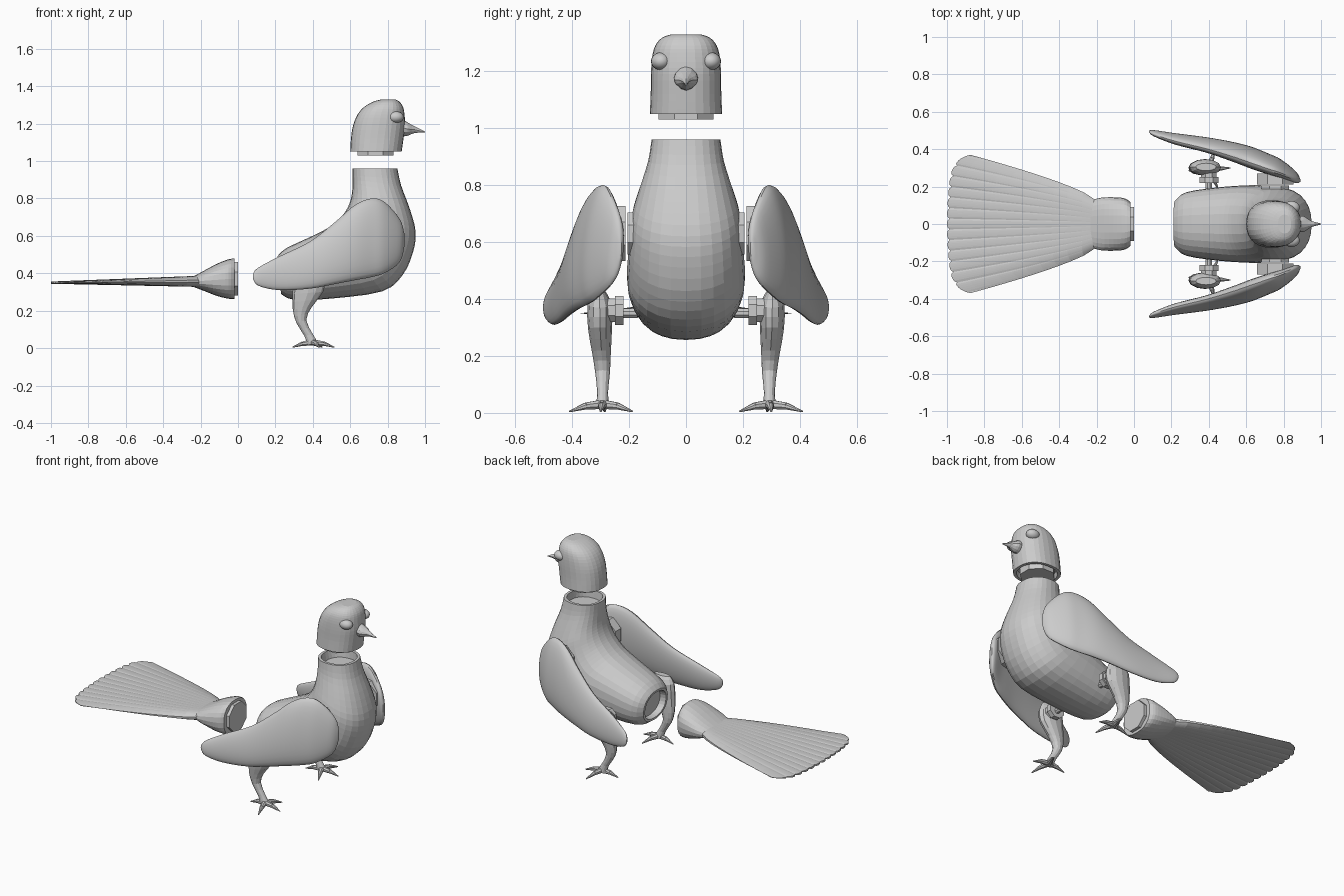
import bpy, bmesh, math
from mathutils import Vector, Matrix

if "Cube" in bpy.data.objects:
    bpy.data.objects.remove(bpy.data.objects["Cube"])


def finish(name, bm, smooth=False, mirror=False):
    bmesh.ops.recalc_face_normals(bm, faces=bm.faces)
    me = bpy.data.meshes.new(name)
    bm.to_mesh(me)
    bm.free()
    if smooth:
        for p in me.polygons:
            p.use_smooth = True
        me.set_sharp_from_angle(angle=math.radians(35))
    ob = bpy.data.objects.new(name, me)
    bpy.context.collection.objects.link(ob)
    if mirror:
        m = ob.modifiers.new("mirror", 'MIRROR')
        m.use_axis = (False, True, False)
    return ob


def spline(rows, k):
    """Catmull-Rom through rows of numbers, k steps per span."""
    out = []
    for i in range(len(rows) - 1):
        a, b, c, d = (rows[min(max(j, 0), len(rows) - 1)] for j in (i - 1, i, i + 1, i + 2))
        for s in range(k):
            t = s / k
            out.append([0.5 * (2 * q + (r - p) * t + (2 * p - 5 * q + 4 * r - w) * t * t
                               + (3 * q - p - 3 * r + w) * t ** 3)
                        for p, q, r, w in zip(a, b, c, d)])
    return out + [list(rows[-1])]


def loft(bm, rows, n=24, k=3, power=2.0, socket=(0, 0)):
    """Rows are (px, pz, qx, qz, y, half width, lean); socket = recess depth at each end."""
    secs = []
    for px, pz, qx, qz, y, hw, lean in spline(rows, k):
        p, q = Vector((px, y + lean, pz)), Vector((qx, y - lean, qz))
        secs.append(((p + q) / 2, (p - q) / 2, max(hw, 0.001)))

    def ring(c, a, hw):
        vs = []
        for i in range(n):
            t = 2 * math.pi * i / n
            e = 2 / power
            u = math.copysign(abs(math.cos(t)) ** e, math.cos(t))
            v = math.copysign(abs(math.sin(t)) ** e, math.sin(t))
            vs.append(bm.verts.new(c + a * u + Vector((0, hw * v, 0))))
        return vs

    rings = [ring(*s) for s in secs]
    for end, other, depth in ((0, 1, socket[0]), (-1, -2, socket[1])):
        if depth:
            c, a, hw = secs[end]
            d = (secs[other][0] - c).normalized() * depth
            extra = [ring(c, a * .86, hw * .86), ring(c + d, a * .82, hw * .82)]
            rings = extra[::-1] + rings if end == 0 else rings + extra
    for r, s in zip(rings, rings[1:]):
        for i in range(n):
            j = (i + 1) % n
            bm.faces.new((r[i], r[j], s[j], s[i]))
    bm.faces.new(rings[0])
    bm.faces.new(rings[-1])


def rod(bm, a, b, r1, r2, n=8):
    """Tapered prism between two points."""
    a, b = Vector(a), Vector(b)
    rot = (b - a).to_track_quat('Z', 'Y').to_matrix().to_4x4()
    turn = Matrix.Rotation(math.pi / n, 4, 'Z')
    bmesh.ops.create_cone(bm, cap_ends=True, segments=n, radius1=r1, radius2=r2,
                          depth=(b - a).length, matrix=Matrix.Translation((a + b) / 2) @ rot @ turn)


# body with sockets at rump and neck
bm = bmesh.new()
loft(bm, [(.23, .29, .21, .49, 0, .125, 0), (.30, .258, .26, .535, 0, .17, 0),
          (.50, .265, .42, .61, 0, .197, 0), (.77, .303, .50, .655, 0, .208, 0),
          (.88, .39, .55, .70, 0, .204, 0), (.935, .51, .58, .74, 0, .198, 0),
          (.95, .62, .60, .785, 0, .188, 0), (.92, .74, .61, .835, 0, .163, 0),
          (.872, .87, .613, .90, 0, .133, 0), (.852, .96, .612, .96, 0, .121, 0)],
     n=28, power=2.25, socket=(.04, .05))
finish("body", bm)

# head, hollow underneath, with neck plug
bm = bmesh.new()
loft(bm, [(.875, 1.05, .60, 1.05, 0, .127, 0), (.885, 1.12, .604, 1.12, 0, .124, 0),
          (.893, 1.19, .615, 1.19, 0, .123, 0), (.89, 1.25, .64, 1.25, 0, .119, 0),
          (.882, 1.29, .675, 1.29, 0, .108, 0), (.862, 1.318, .725, 1.318, 0, .084, 0),
          (.84, 1.33, .77, 1.33, 0, .05, 0)],
     n=28, power=2.3, socket=(.03, 0))
finish("head", bm)
bm = bmesh.new()
rod(bm, (.735, 0, 1.03), (.735, 0, 1.10), .105, .105)
finish("neck_plug", bm)

# beak
bm = bmesh.new()
loft(bm, [(.86, 1.13, .86, 1.238, 0, .036, 0), (.905, 1.135, .905, 1.208, 0, .043, 0),
          (.945, 1.15, .945, 1.185, 0, .018, 0), (1.0, 1.152, 1.0, 1.158, 0, .003, 0)],
     n=12, power=1.7)
finish("beak", bm)

# eyes
bm = bmesh.new()
bmesh.ops.create_uvsphere(bm, u_segments=20, v_segments=12, radius=1,
                          matrix=Matrix.Translation((.843, .088, 1.235)) @ Matrix.Diagonal((.043, .035, .031, 1)))
finish("eyes", bm, smooth=True, mirror=True)

# wings, lofted from tail tip to shoulder
bm = bmesh.new()
loft(bm, [(.08, .37, .08, .395, .495, .004, 0), (.11, .333, .105, .428, .485, .016, .005),
          (.22, .310, .22, .490, .455, .028, .012), (.385, .318, .385, .57, .423, .036, .02),
          (.52, .343, .52, .675, .388, .046, .025), (.625, .363, .625, .765, .355, .052, .028),
          (.715, .38, .715, .80, .322, .05, .026), (.785, .402, .785, .78, .295, .046, .022),
          (.865, .46, .865, .69, .25, .03, .01), (.89, .545, .89, .61, .232, .006, 0)],
     n=28, k=4)
finish("wings", bm, smooth=True, mirror=True)

# shoulder joints
bm = bmesh.new()
rod(bm, (.755, .18, .63), (.755, .205, .63), .08, .08)
rod(bm, (.755, .212, .63), (.755, .27, .63), .105, .105)
finish("shoulder_joints", bm, mirror=True)

# legs
bm = bmesh.new()
loft(bm, [(.44, .43, .33, .43, .305, .02, 0), (.465, .37, .30, .39, .303, .043, 0),
          (.455, .30, .292, .29, .302, .042, 0), (.395, .22, .293, .205, .297, .033, 0),
          (.365, .15, .312, .135, .293, .026, 0), (.40, .075, .355, .065, .293, .019, 0),
          (.428, .03, .372, .015, .293, .024, 0)], n=12, k=2)
finish("legs", bm, mirror=True)

# hip joints
bm = bmesh.new()
rod(bm, (.40, .17, .35), (.40, .235, .35), .018, .018)
rod(bm, (.40, .22, .36), (.40, .25, .36), .055, .055)
rod(bm, (.40, .25, .36), (.40, .29, .36), .045, .045)
finish("hip_joints", bm, mirror=True)

# toes: arched, then tapering to a claw
bm = bmesh.new()
base = Vector((.40, .293, .03))
for tip in ((.515, .30), (.435, .41), (.45, .188), (.292, .285)):
    tip = Vector((tip[0], tip[1], .005))
    mid = base.lerp(tip, .5)
    mid.z = .024
    rod(bm, base, mid, .018, .013)
    rod(bm, mid, tip, .013, .003)
finish("toes", bm, mirror=True)

# tail root with plug
bm = bmesh.new()
loft(bm, [(-.02, .262, -.02, .478, 0, .118, 0), (-.05, .264, -.05, .475, 0, .137, 0),
          (-.11, .278, -.11, .452, 0, .143, 0), (-.18, .305, -.18, .415, 0, .14, 0),
          (-.24, .328, -.24, .382, 0, .122, 0)], n=24, power=2.4)
finish("tail_root", bm)
bm = bmesh.new()
rod(bm, (-.05, 0, .37), (0, 0, .37), .097, .097)
finish("tail_plug", bm)

# tail fan: feathers with ridges and a scalloped edge
bm = bmesh.new()
feathers, cols, length = 13, 6, 10
sheets = []
for side in (1, -1):
    grid = []
    for i in range(feathers * cols + 1):
        u = 2 * i / (feathers * cols) - 1
        f = (i % cols) / cols
        bulge = math.sqrt(max(0, 1 - (2 * f - 1) ** 2))
        edge = -.986 + .035 * u * u + .075 * abs(u) ** 10 - .014 * bulge
        row = []
        for j in range(length + 1):
            t = j / length
            rim = 1 - .75 * abs(u) ** 6
            half = (.024 * (1 - t) + .006) * rim + .003 * t * (bulge - 1)
            y = u * (.125 + .245 * t ** .75)
            row.append(bm.verts.new((-.2 + (edge + .2) * t, y, .357 - .007 * t + side * half)))
        grid.append(row)
    sheets.append(grid)
    for a, b in zip(grid, grid[1:]):
        for j in range(length):
            bm.faces.new((a[j], b[j], b[j + 1], a[j + 1]))
outlines = []
for g in sheets:
    outlines.append([r[-1] for r in g] + g[-1][-2::-1] + [r[0] for r in g[-2::-1]] + g[0][1:-1])
up, low = outlines
for i in range(len(up)):
    bm.faces.new((up[i - 1], up[i], low[i], low[i - 1]))
finish("tail_fan", bm)
